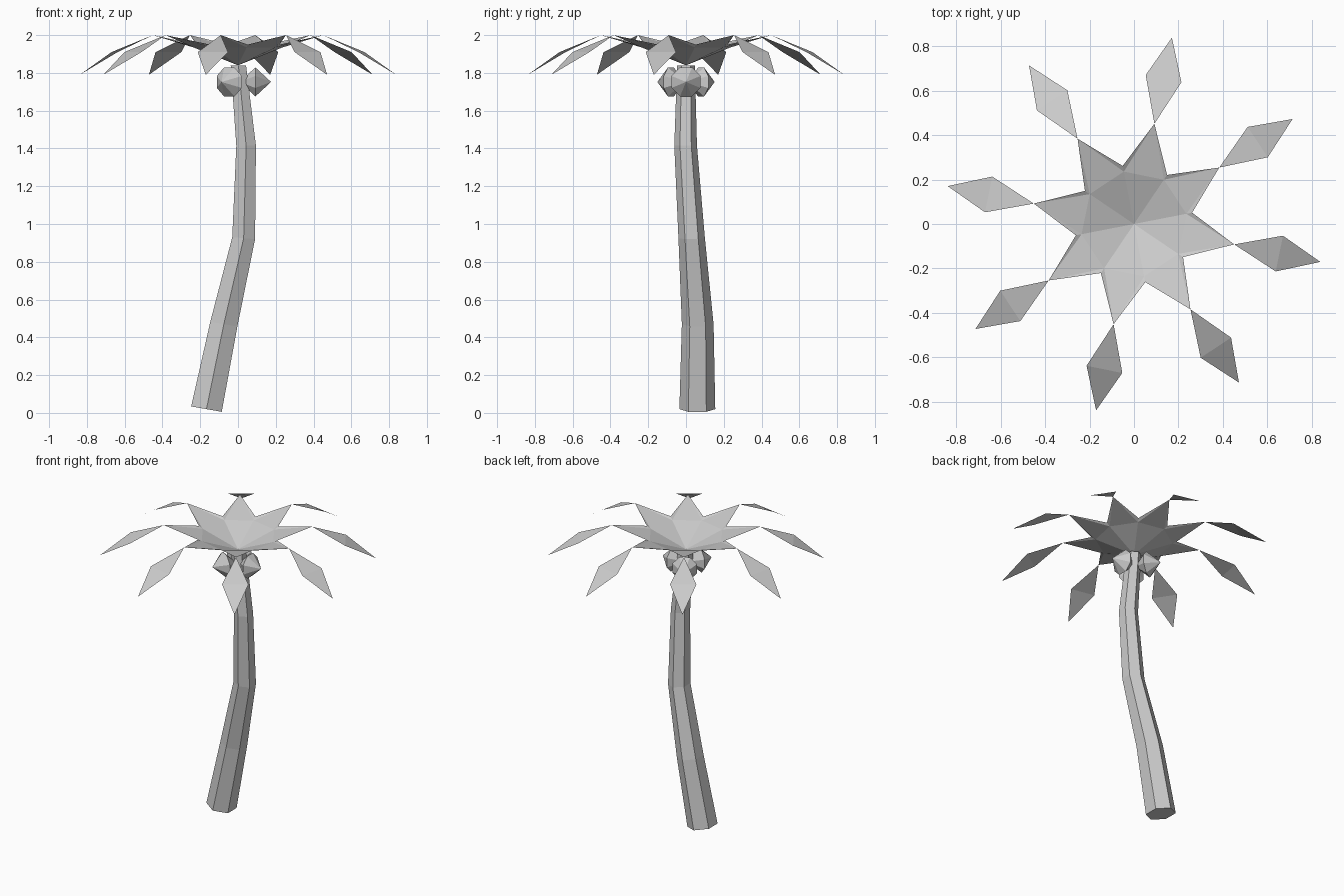
import bpy, bmesh, math
from mathutils import Vector, Matrix

cube = bpy.data.objects.get("Cube")
if cube:
    bpy.data.objects.remove(cube, do_unlink=True)

grey = bpy.data.materials.new("light_grey")
grey.use_nodes = True
colour = (0.6, 0.6, 0.6, 1)
grey.diffuse_color = colour
grey.node_tree.nodes["Principled BSDF"].inputs["Base Color"].default_value = colour


def finish(name, bm, closed=True):
    if closed:
        bmesh.ops.recalc_face_normals(bm, faces=bm.faces)
    mesh = bpy.data.meshes.new(name)
    bm.to_mesh(mesh)
    bm.free()
    mesh.materials.append(grey)
    obj = bpy.data.objects.new(name, mesh)
    bpy.context.collection.objects.link(obj)
    return obj


def polar(radius, degrees, z):
    a = math.radians(degrees)
    return Vector((radius * math.cos(a), radius * math.sin(a), z))


# Trunk: tapering hexagonal rings along a bent path (x, y, z, radius, tilt)
path = [(-0.167, 0.06, 0.02, 0.095, 10), (-0.075, 0.062, 0.47, 0.084, 10),
        (0.03, 0.03, 0.925, 0.07, 5), (0.043, -0.002, 1.415, 0.06, 0),
        (0.002, 0, 1.84, 0.047, 0)]
bm = bmesh.new()
rings = []
for x, y, z, r, tilt in path:
    turn = Matrix.Rotation(math.radians(tilt), 3, 'Y')
    rings.append([bm.verts.new(Vector((x, y, z)) + turn @ polar(r, 30 + 60 * i, 0))
                  for i in range(6)])
for low, high in zip(rings, rings[1:]):
    for i in range(6):
        j = (i + 1) % 6
        bm.faces.new((low[i], low[j], high[j], high[i]))
bm.faces.new(rings[0])
bm.faces.new(rings[-1])
finish("trunk", bm)

# Crown: dished centre, star points and folded leaf tips
LEAVES, START, STEP = 8, 78.5, 45
bm = bmesh.new()
centre = bm.verts.new((0, 0, 1.84))
dish, valley = [], []
for i in range(LEAVES):
    angle = START + STEP * (i - 0.5)
    dish.append(bm.verts.new(polar(0.24, angle, 1.935)))
    valley.append(bm.verts.new(polar(0.266, angle, 1.95)))
for i in range(LEAVES):
    j = (i + 1) % LEAVES
    angle = START + STEP * i
    pinch = bm.verts.new(polar(0.46, angle, 2.0))
    right = bm.verts.new(polar(0.672, angle - 7, 1.91))
    left = bm.verts.new(polar(0.672, angle + 7, 1.91))
    tip = bm.verts.new(polar(0.855, angle, 1.79))
    bm.faces.new((centre, dish[i], dish[j]))
    bm.faces.new((dish[i], valley[i], pinch))
    bm.faces.new((dish[i], pinch, dish[j]))
    bm.faces.new((dish[j], pinch, valley[j]))
    bm.faces.new((pinch, right, left))
    bm.faces.new((right, tip, left))
finish("leaf_crown", bm, closed=False)

# Coconuts: three faceted double cones pointing outward under the crown
for i in range(3):
    bm = bmesh.new()
    bmesh.ops.create_uvsphere(bm, u_segments=8, v_segments=2, radius=0.083)
    bmesh.ops.rotate(bm, verts=bm.verts, matrix=Matrix.Rotation(math.pi / 8, 3, 'Z'))
    bmesh.ops.rotate(bm, verts=bm.verts, matrix=Matrix.Rotation(math.pi / 2, 3, 'Y'))
    bmesh.ops.rotate(bm, verts=bm.verts,
                     matrix=Matrix.Rotation(math.radians(120 * i), 3, 'Z'))
    bmesh.ops.translate(bm, verts=bm.verts, vec=polar(0.092, 120 * i, 1.752))
    finish(f"coconut_{i + 1}", bm)
